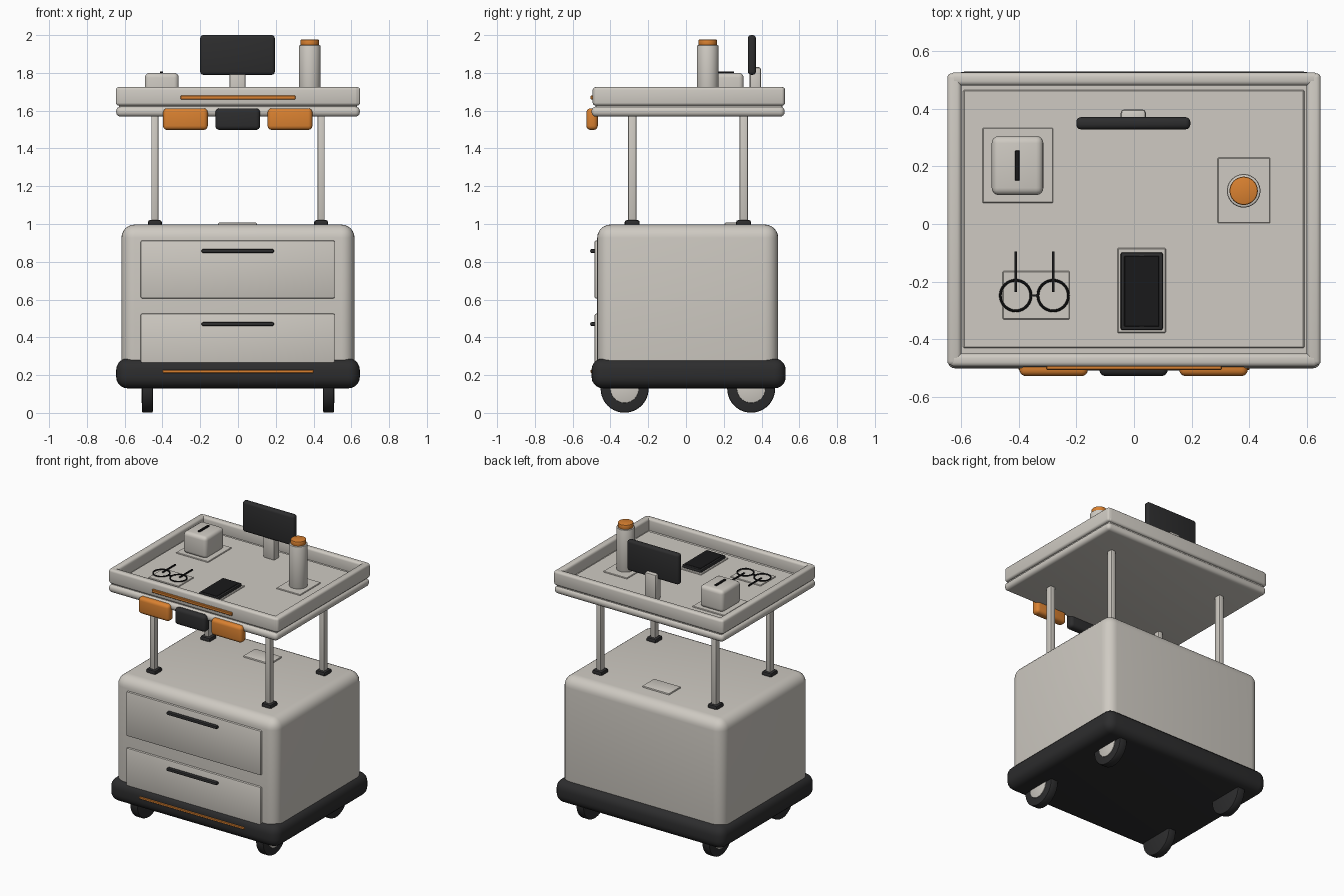
import bpy, math

if "Cube" in bpy.data.objects:
    bpy.data.objects.remove(bpy.data.objects["Cube"])


def material(name, rgb):
    m = bpy.data.materials.new(name)
    m.diffuse_color = (*rgb, 1)
    m.use_nodes = True
    m.node_tree.nodes["Principled BSDF"].inputs["Base Color"].default_value = m.diffuse_color
    return m


CREAM = material("warm_grey", (0.62, 0.59, 0.54))
ORANGE = material("orange", (0.70, 0.22, 0.03))
DARK = material("charcoal", (0.026, 0.026, 0.027))
BLACK = material("black", (0.010, 0.010, 0.011))


def finish(name, mat, bevel=0.0, segments=3):
    o = bpy.context.object
    o.name = name
    o.data.materials.append(mat)
    if bevel:
        b = o.modifiers.new("Bevel", 'BEVEL')
        b.width = bevel
        b.segments = segments
        b.limit_method = 'ANGLE'
        bpy.ops.object.modifier_apply(modifier=b.name)
    bpy.ops.object.shade_smooth_by_angle(angle=math.radians(35))
    return o


def box(name, x, y, z, mat, bevel=0.0, segments=3):
    """Rounded box given its (min, max) range on each axis."""
    bpy.ops.mesh.primitive_cube_add(
        size=1, location=[(a + b) / 2 for a, b in (x, y, z)])
    bpy.context.object.scale = [b - a for a, b in (x, y, z)]
    bpy.ops.object.transform_apply(location=False, rotation=False, scale=True)
    return finish(name, mat, bevel, segments)


def cylinder(name, loc, radius, depth, mat, bevel=0.0, axis='Z', verts=40):
    rot = (0, math.pi / 2, 0) if axis == 'X' else (0, 0, 0)
    bpy.ops.mesh.primitive_cylinder_add(
        vertices=verts, radius=radius, depth=depth, location=loc, rotation=rot)
    return finish(name, mat, bevel, 2)


# Bumper base and cabinet
box("base_bumper", (-.645, .645), (-.50, .528), (.13, .288), DARK, .06, 5)
box("base_accent", (-.40, .40), (-.506, -.49), (.212, .228), ORANGE, .003, 1)
box("cabinet", (-.617, .617), (-.47, .488), (.20, .997), CREAM, .07, 6)
box("cabinet_top_plate", (-.105, .10), (.205, .335), (.985, 1.007), CREAM, .006, 2)

# Drawers with slim handles
for tag, z0, zh in (("upper", .606, .857), ("lower", .218, .47)):
    box(tag + "_drawer", (-.515, .512), (-.484, -.44), (z0, z0 + .307), CREAM, .008, 2)
    box(tag + "_handle", (-.193, .19), (-.507, -.475), (zh - .010, zh + .010), DARK, .007, 2)

# Wheels and posts at the four corners
for sx, side in ((-1, "left"), (1, "right")):
    for yw, yp, end in ((-.325, -.285, "front"), (.345, .305, "back")):
        tag = f"{end}_{side}_"
        cylinder(tag + "wheel", (sx * .48, yw, .128), .127, .058, DARK, .008, 'X')
        cylinder(tag + "hub", (sx * .487, yw, .128), .075, .050, CREAM, .003, 'X')
        x = sx * .44
        box(tag + "post", (x - .019, x + .019), (yp - .0225, yp + .0225),
            (.98, 1.60), CREAM, .008, 2)
        box(tag + "post_foot", (x - .037, x + .037), (yp - .04, yp + .04),
            (.985, 1.021), DARK, .012, 2)

# Tray: lower slab, floor and raised rim
box("tray_slab", (-.645, .645), (-.50, .522), (1.568, 1.622), CREAM, .024, 4)
box("tray_body", (-.63, .63), (-.48, .51), (1.60, 1.645), CREAM, .005, 1)
box("tray_floor", (-.592, .59), (-.43, .464), (1.63, 1.651), CREAM, .004, 1)
for tag, y0 in (("front", -.494), ("back", .480)):
    box(tag + "_rim", (-.638, .638), (y0, y0 + .045), (1.627, 1.725), CREAM, .015, 3)
for tag, s in (("left", -1), ("right", 1)):
    xs = sorted((s * .598, s * .647))
    box(tag + "_rim", xs, (-.490, .522), (1.627, 1.725), CREAM, .015, 3)
box("tray_accent", (-.305, .305), (-.506, -.485), (1.659, 1.681), ORANGE, .004, 1)

# Pouches hung on the front of the tray
for i, (x0, mat) in enumerate(((-.397, ORANGE), (-.12, DARK), (.157, ORANGE))):
    box(f"pouch_{i + 1}", (x0, x0 + .237), (-.527, -.467), (1.498, 1.612), mat, .022, 4)

# Thin pads on the tray floor
for tag, x, y in (("dispenser", (-.525, -.28), (.073, .333)),
                  ("bottle", (.29, .472), (.003, .23)),
                  ("phone", (-.057, .11), (-.378, -.083)),
                  ("glasses", (-.455, -.223), (-.33, -.163))):
    box(tag + "_pad", x, y, (1.645, 1.657), CREAM, .003, 1)

# Display on a stand
box("display", (-.20, .195), (.328, .370), (1.79, 2.0), DARK, .016, 3)
box("display_stand", (-.046, .041), (.337, .397), (1.645, 1.83), CREAM, .012, 2)

# Dispenser cube with a slot
box("dispenser", (-.493, -.314), (.10, .305), (1.65, 1.80), CREAM, .025, 4)
box("dispenser_slot", (-.412, -.396), (.15, .255), (1.795, 1.808), BLACK, .002, 1)

# Bottle with cap
cylinder("bottle", (.38, .115, 1.798), .058, .297, CREAM, .006)
cylinder("bottle_cap", (.38, .115, 1.960), .049, .034, ORANGE, .006)

# Phone
box("phone", (-.046, .10), (-.368, -.098), (1.655, 1.677), DARK, .007, 2)
box("phone_screen", (-.034, .087), (-.355, -.110), (1.672, 1.680), BLACK, .002, 1)

# Glasses: two rings, bridge and temples
for side, x in (("left", -.41), ("right", -.28)):
    bpy.ops.mesh.primitive_torus_add(
        major_radius=.053, minor_radius=.0045, major_segments=32,
        minor_segments=8, location=(x, -.248, 1.668))
    finish(side + "_lens_ring", BLACK)
    box(side + "_temple", (x - .004, x + .004), (-.235, -.095), (1.664, 1.672), BLACK)
box("glasses_bridge", (-.359, -.331), (-.252, -.244), (1.664, 1.672), BLACK)
